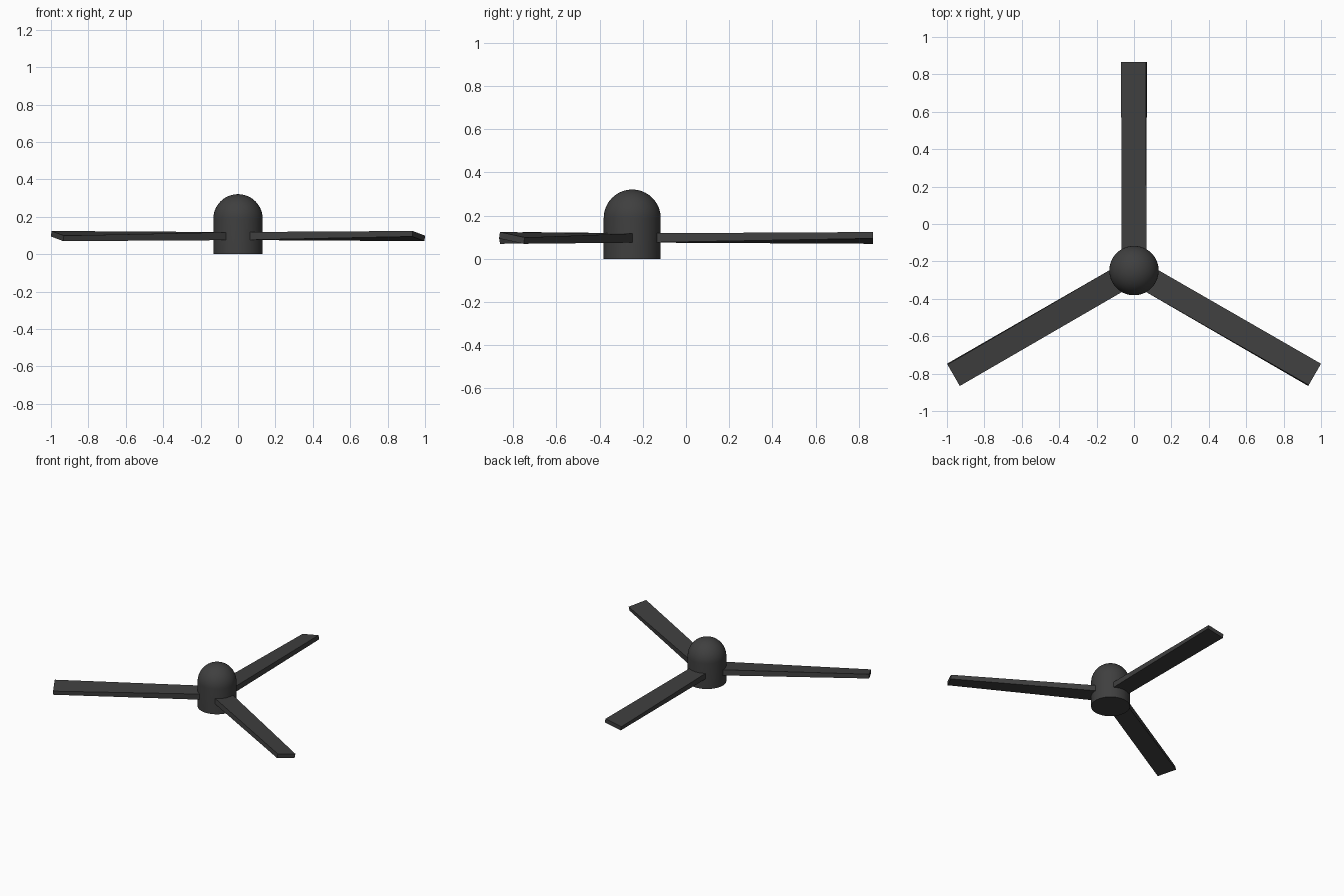
import bpy, bmesh
from math import sin, cos, pi, radians
from mathutils import Vector, Matrix

if "Cube" in bpy.data.objects:
    bpy.data.objects.remove(bpy.data.objects["Cube"])

HUB = Vector((0, -0.249, 0))     # rotor axis
R, DOME_Z = 0.132, 0.189         # hub radius, height where the dome starts

dark = bpy.data.materials.new("dark_grey")
dark.diffuse_color = (0.05, 0.05, 0.05, 1)
dark.use_nodes = True
dark.node_tree.nodes["Principled BSDF"].inputs["Base Color"].default_value = dark.diffuse_color


def finish(bm, name):
    bmesh.ops.recalc_face_normals(bm, faces=bm.faces)
    me = bpy.data.meshes.new(name)
    bm.to_mesh(me)
    bm.free()
    me.materials.append(dark)
    return me


def add(name, me, angle=0):
    ob = bpy.data.objects.new(name, me)
    ob.location = HUB
    ob.rotation_euler.z = angle
    bpy.context.collection.objects.link(ob)
    return ob


# Hub: cylinder with a hemispherical nose, spun from a profile
bm = bmesh.new()
profile = [(0, 0), (R, 0)]
profile += [(R * cos(i * pi / 32), DOME_Z + R * sin(i * pi / 32)) for i in range(16)]
profile += [(0, DOME_Z + R)]
vs = [bm.verts.new((r, 0, z)) for r, z in profile]
es = [bm.edges.new(p) for p in zip(vs, vs[1:])]
bmesh.ops.spin(bm, geom=vs + es, cent=(0, 0, 0), axis=(0, 0, 1),
               angle=2 * pi, steps=64, use_merge=True)
bmesh.ops.remove_doubles(bm, verts=bm.verts, dist=1e-5)
hub = add("hub", finish(bm, "hub"))
bpy.context.view_layer.objects.active = hub
hub.select_set(True)
bpy.ops.object.shade_smooth_by_angle(angle=radians(35))

# Blade: flat bar along +y, thinning and pitching towards the tip
bm = bmesh.new()
rings = []
for y, thick, pitch in ((0.05, 0.043, 0), (1.115, 0.030, 10.7)):
    turn = Matrix.Rotation(radians(-pitch), 3, 'Y')
    rings.append([bm.verts.new(Vector((0, y, 0.097)) +
                               turn @ Vector((sx * 0.067, 0, sz * thick / 2)))
                  for sx, sz in ((-1, -1), (1, -1), (1, 1), (-1, 1))])
a, b = rings
bm.faces.new(a)
bm.faces.new(b)
for i in range(4):
    j = (i + 1) % 4
    bm.faces.new((a[i], a[j], b[j], b[i]))
blade = finish(bm, "blade")
for k in range(3):
    add(f"blade_{k + 1}", blade, k * 2 * pi / 3)
